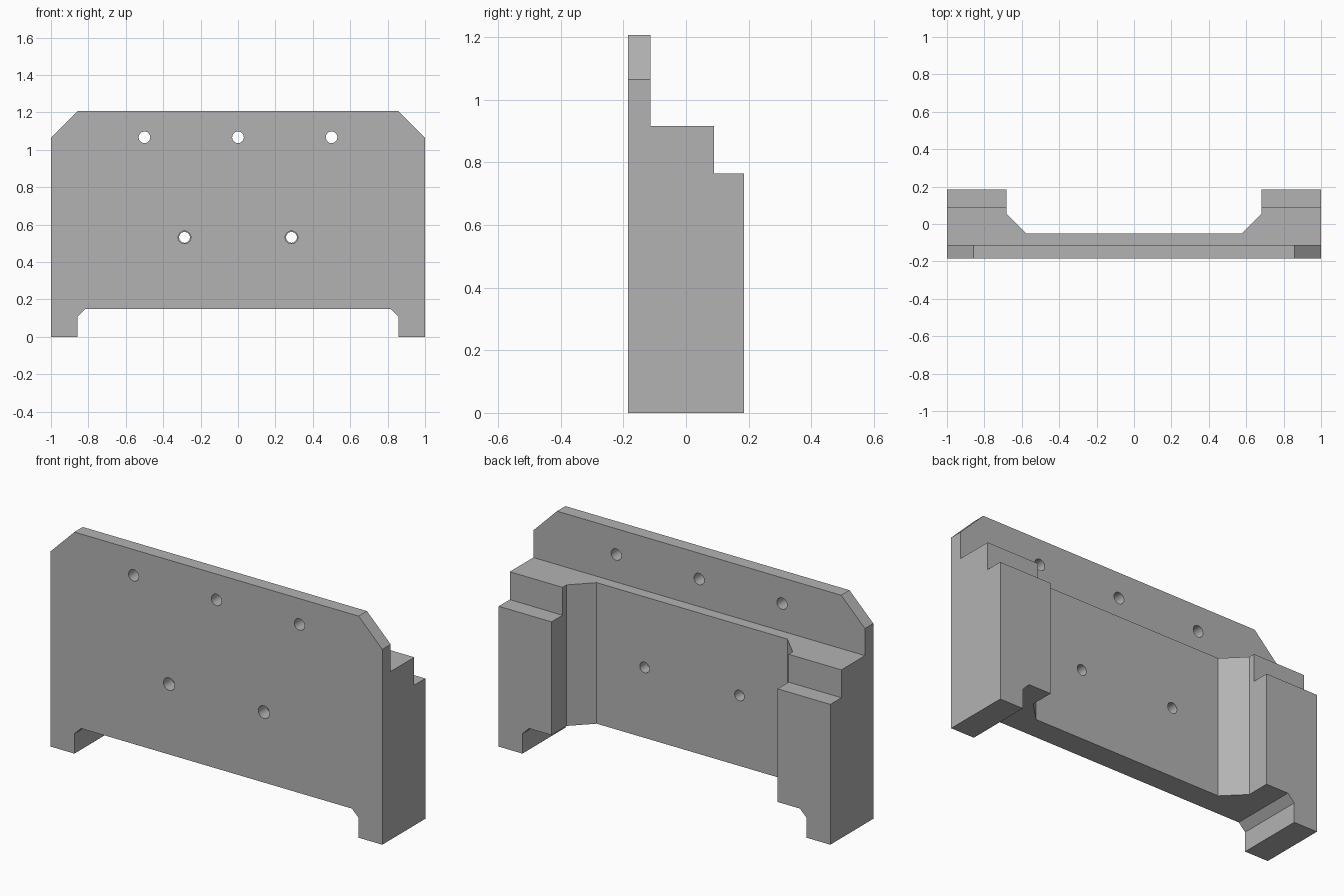
import bpy, bmesh, math
from mathutils import Vector

if "Cube" in bpy.data.objects:
    bpy.data.objects.remove(bpy.data.objects["Cube"])

grey = bpy.data.materials.new("plain grey")
grey.diffuse_color = (0.45, 0.45, 0.45, 1)
grey.use_nodes = True
grey.node_tree.nodes["Principled BSDF"].inputs["Base Color"].default_value = grey.diffuse_color


def prism(name, points, place, start, end):
    """Extrude a 2D outline; place(a, b, t) maps it into space."""
    bm = bmesh.new()
    low = [bm.verts.new(place(a, b, start)) for a, b in points]
    high = [bm.verts.new(place(a, b, end)) for a, b in points]
    bm.faces.new(low)
    bm.faces.new(high)
    n = len(points)
    for i in range(n):
        j = (i + 1) % n
        bm.faces.new((low[i], low[j], high[j], high[i]))
    bmesh.ops.recalc_face_normals(bm, faces=bm.faces)
    mesh = bpy.data.meshes.new(name)
    bm.to_mesh(mesh)
    bm.free()
    mesh.materials.append(grey)
    obj = bpy.data.objects.new(name, mesh)
    bpy.context.collection.objects.link(obj)
    return obj


def along_x(a, b, t): return Vector((t, a, b))
def along_y(a, b, t): return Vector((a, t, b))
def along_z(a, b, t): return Vector((a, b, t))


def cut(body, cutter):
    mod = body.modifiers.new("cut", 'BOOLEAN')
    mod.operation = 'DIFFERENCE'
    mod.solver = 'EXACT'
    mod.object = cutter
    bpy.context.view_layer.objects.active = body
    bpy.ops.object.modifier_apply(modifier=mod.name)
    bpy.data.objects.remove(cutter)


def mirrored(half):
    return half + [(-a, b) for a, b in reversed(half)]


def hole(body, x, z, r, y0, y1):
    ring = [(x + r * math.cos(i * math.tau / 32), z + r * math.sin(i * math.tau / 32))
            for i in range(32)]
    cut(body, prism("hole_cutter", ring, along_y, y0, y1))


# Stepped block: tall front plate, middle ledge and lower rear ledge
body = prism("stepped_bracket", [(-0.185, 0), (0.185, 0), (0.185, 0.765), (0.09, 0.765),
                                 (0.09, 0.917), (-0.113, 0.917), (-0.113, 1.208),
                                 (-0.185, 1.208)], along_x, -1, 1)

# Rear pocket with chamfered inner corners
cut(body, prism("pocket_cutter", mirrored([(0.682, 0.4), (0.682, 0.055), (0.575, -0.052)]),
                along_z, -0.2, 1.4))

# Bottom opening between the feet
cut(body, prism("foot_gap_cutter", mirrored([(0.857, -0.2), (0.857, 0.108), (0.817, 0.148)]),
                along_y, -0.5, 0.5))

# Clipped top corners
for s in (-1, 1):
    cut(body, prism("corner_cutter", [(s * 0.757, 1.308), (s * 1.1, 0.965), (s * 1.1, 1.308)],
                    along_y, -0.5, 0.5))

# Upper row of plain holes
for x in (-0.5, 0, 0.5):
    hole(body, x, 1.067, 0.031, -0.5, 0.5)

# Lower pair of holes, slightly wider at the front
for x in (-0.286, 0.286):
    hole(body, x, 0.532, 0.029, -0.5, 0.5)
    hole(body, x, 0.532, 0.034, -0.5, -0.113)

# Smooth hole walls, crisp edges elsewhere
bpy.ops.object.select_all(action='DESELECT')
body.select_set(True)
bpy.context.view_layer.objects.active = body
bpy.ops.object.shade_smooth_by_angle(angle=math.radians(30))
